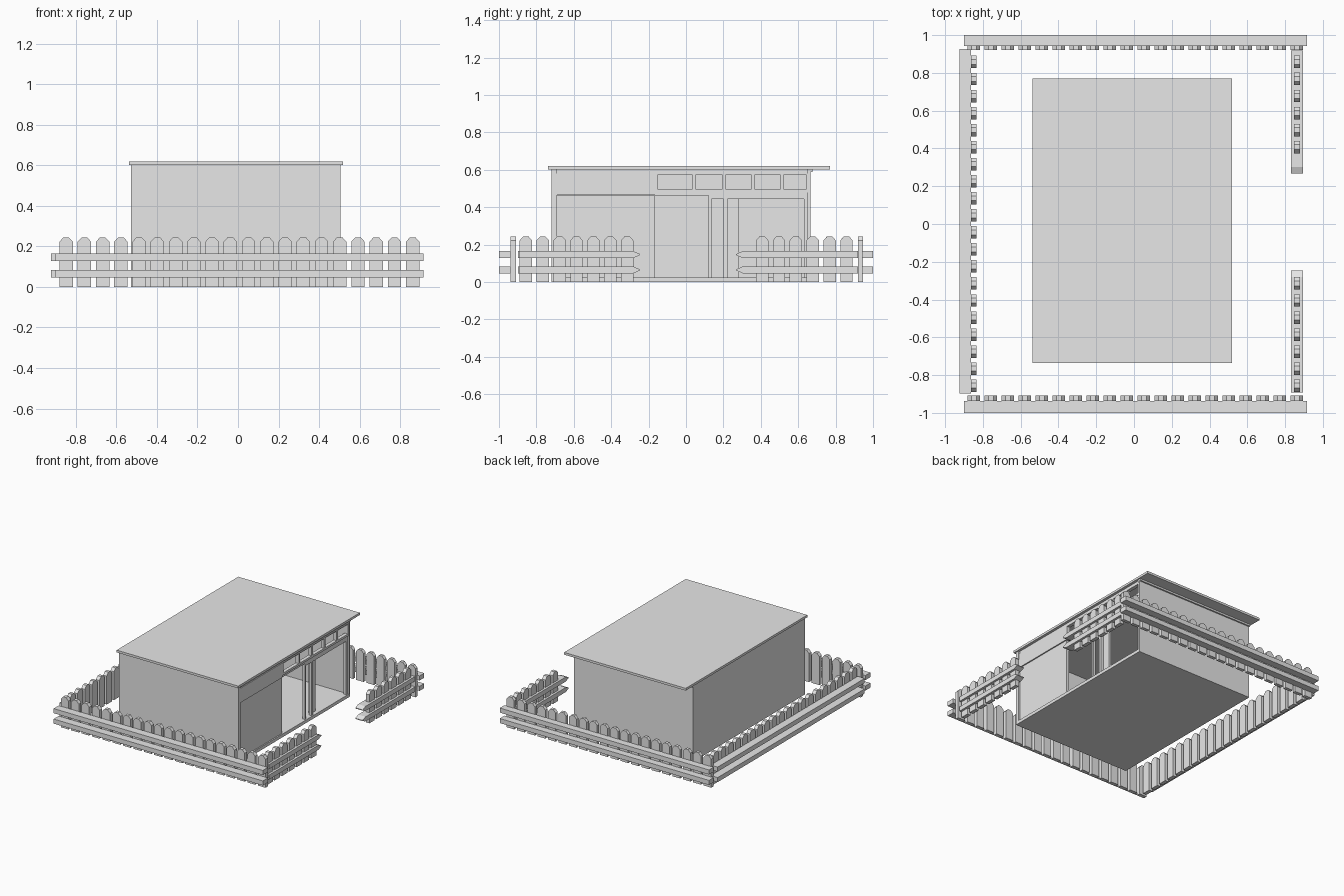
import bpy, bmesh

if "Cube" in bpy.data.objects:
    bpy.data.objects.remove(bpy.data.objects["Cube"])

mat = bpy.data.materials.new("light_grey")
mat.diffuse_color = (0.8, 0.8, 0.8, 1)
mat.use_nodes = True
mat.node_tree.nodes["Principled BSDF"].inputs["Base Color"].default_value = mat.diffuse_color


def finish(name, bm):
    bmesh.ops.recalc_face_normals(bm, faces=bm.faces)
    me = bpy.data.meshes.new(name)
    bm.to_mesh(me)
    bm.free()
    me.materials.append(mat)
    ob = bpy.data.objects.new(name, me)
    bpy.context.collection.objects.link(ob)
    return ob


def add_box(bm, x0, x1, y0, y1, z0, z1):
    m = bmesh.ops.create_cube(bm, size=1)["verts"]
    for v in m:
        v.co = (x1 if v.co.x > 0 else x0, y1 if v.co.y > 0 else y0, z1 if v.co.z > 0 else z0)


def boxes(name, *dims):
    bm = bmesh.new()
    for d in dims:
        add_box(bm, *d)
    return finish(name, bm)


def extrude_profile(bm, pts, offset):
    """Closed prism from a profile of 3D points."""
    f = bm.faces.new([bm.verts.new(p) for p in pts])
    r = bmesh.ops.extrude_face_region(bm, geom=[f], use_keep_orig=True)
    vs = [g for g in r["geom"] if isinstance(g, bmesh.types.BMVert)]
    bmesh.ops.translate(bm, verts=vs, vec=offset)


def pickets(name, along_x, centres, t0, t1):
    """Row of boards with clipped tips; t0..t1 is the board thickness range."""
    bm = bmesh.new()
    half, tip = 0.033, 0.013
    prof = [(-half, 0), (half, 0), (half, 0.223), (tip, 0.245), (-tip, 0.245), (-half, 0.223)]
    for c in centres:
        if along_x:
            extrude_profile(bm, [(c + a, t0, z) for a, z in prof], (0, t1 - t0, 0))
        else:
            extrude_profile(bm, [(t0, c + a, z) for a, z in prof], (t1 - t0, 0, 0))
    return finish(name, bm)


RAILS = [(0.047, 0.083), (0.129, 0.165)]

# House shell
X0, X1, Y0, Y1, TOP = -0.527, 0.507, -0.72, 0.665, 0.602
XI, XO = 0.475, 0.497          # recessed right-hand wall
YF, YB = Y0 + 0.03, Y1 - 0.016
YS = -0.165                    # start of the opening
boxes("floor", (X0, X1, Y0, Y1, 0, 0.025))
boxes("front_wall", (X0, X1, Y0, YF, 0.0, TOP))
boxes("back_wall", (X0, X1, YB, Y1, 0.0, TOP))
boxes("left_wall", (X0, X0 + 0.025, YF, YB, 0.0, TOP))
boxes("roof", (-0.537, 0.518, -0.737, 0.77, TOP, 0.62))
boxes("roof_batten", (X0, X1, Y1, Y1 + 0.012, 0.588, TOP))

# Right-hand wall: solid panel, upper panel, cap strip
boxes("side_panel", (XI, XO, YF, YS, 0.0, 0.463))
boxes("upper_panel", (XI, XO + 0.006, YF, YS, 0.466, 0.58))
boxes("wall_cap", (XI, XO, YF, YB, 0.58, TOP))

# Clerestory window frame with five openings
panes = [(-0.152, 0.035), (0.051, 0.195), (0.211, 0.35), (0.366, 0.505), (0.521, 0.644)]
edges = [YS] + [y for p in panes for y in p] + [YB]
bars = [(XI, XO + 0.006, edges[i], edges[i + 1], 0.497, 0.572) for i in range(0, len(edges), 2)]
bars += [(XI, XO + 0.006, YS, YB, 0.48, 0.497), (XI, XO + 0.006, YS, YB, 0.572, 0.58)]
boxes("window_frame", *bars)
boxes("lintel", (XI, XO, YS, YB, 0.463, 0.48))

# Sliding door frames
boxes("door_frame",
      (XI, XO, 0.12, YB, 0.443, 0.463),
      (XI, XO, 0.12, 0.135, 0.025, 0.443),
      (XI, XO, 0.20, 0.222, 0.025, 0.443),
      (XI - 0.02, XI, 0.222, 0.283, 0.025, 0.443),
      (XI, XO, 0.63, YB, 0.025, 0.443))

# Long fences: front, back, left
row = [-0.848 + 0.09 * i for i in range(20)]
boxes("front_rails", *[(-0.90, 0.916, -1.0, -0.938, a, b) for a, b in RAILS])
pickets("front_pickets", True, row, -0.938, -0.908)
boxes("back_rails", *[(-0.90, 0.916, 0.942, 1.0, a, b) for a, b in RAILS])
pickets("back_pickets", True, row, 0.92, 0.946)
boxes("left_rails", *[(-0.923, -0.863, -0.897, 0.926, a, b) for a, b in RAILS])
pickets("left_pickets", False, [-0.856 + 0.0902 * i for i in range(20)], -0.863, -0.833)


# Short gate-side fences with pointed rail ends
def gate_fence(name, outer, inner, centres):
    bm = bmesh.new()
    neck = inner + (0.035 if outer > inner else -0.035)
    for a, b in RAILS:
        m = (a + b) / 2
        prof = [(outer, a), (neck, a), (inner, m - 0.003), (inner, m + 0.003), (neck, b), (outer, b)]
        extrude_profile(bm, [(0.831, y, z) for y, z in prof], (0.064, 0, 0))
    finish(name + "_rails", bm)
    pickets(name + "_pickets", False, centres, 0.848, 0.878)


gate_fence("gate_front", -0.892, -0.246, [-0.856 + 0.0902 * i for i in range(7)])
gate_fence("gate_back", 0.918, 0.268, [0.407 + 0.0902 * i for i in range(6)])
